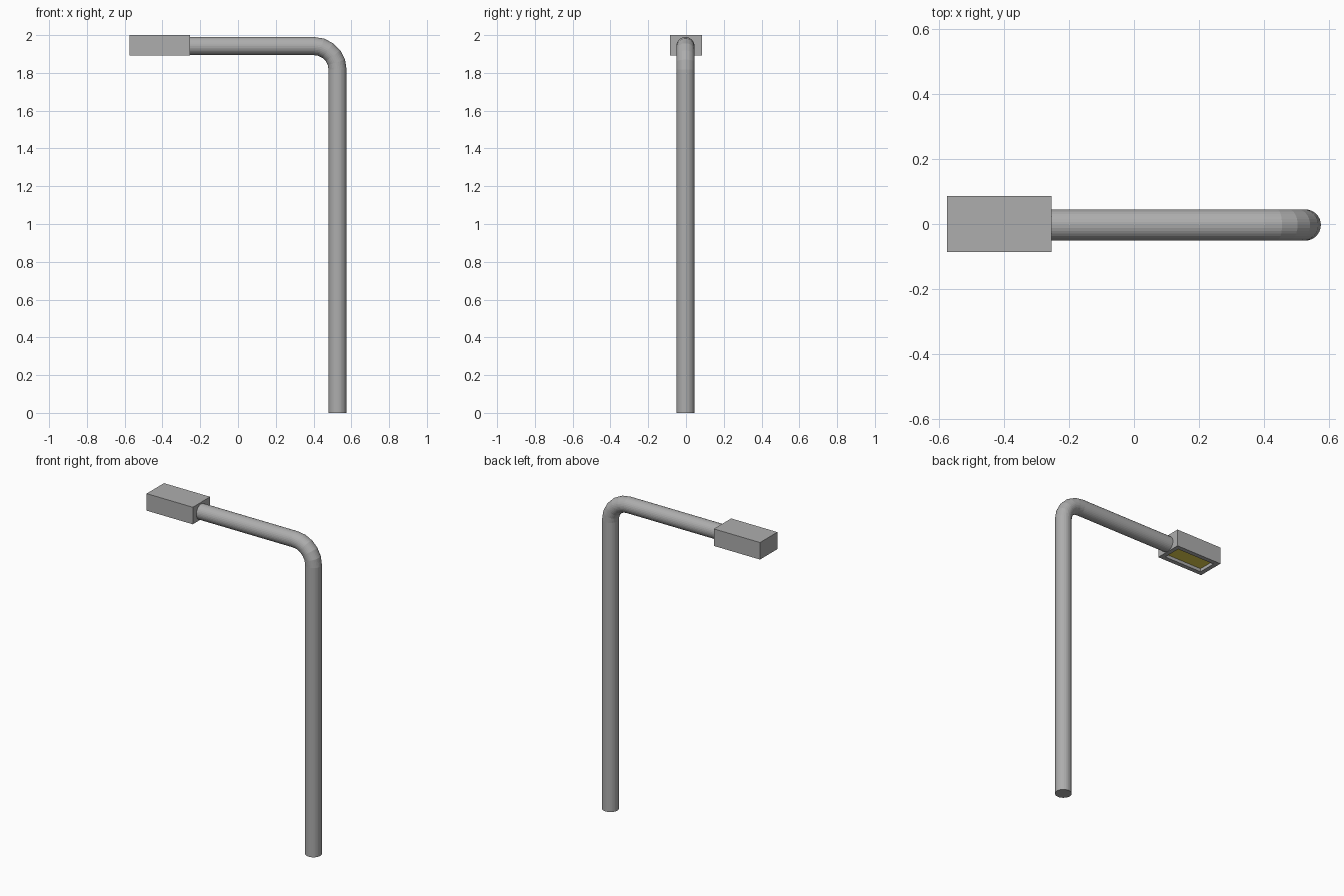
import bpy, bmesh, math
from mathutils import Vector

if "Cube" in bpy.data.objects:
    bpy.data.objects.remove(bpy.data.objects["Cube"])

SIDES = 32
R = 0.048           # tube radius
BEND = 0.125        # bend radius of the centreline
BEND_STEPS = 5
PX, PY = 0.527, -0.003
ARM_Z = 1.942


def material(name, colour):
    m = bpy.data.materials.new(name)
    m.diffuse_color = colour
    m.use_nodes = True
    m.node_tree.nodes["Principled BSDF"].inputs["Base Color"].default_value = m.diffuse_color
    return m


grey = material("dark_grey", (0.42, 0.42, 0.42, 1))
yellow = material("yellow_light", (0.8, 0.65, 0.08, 1))


def finish(name, bm):
    bmesh.ops.recalc_face_normals(bm, faces=bm.faces)
    me = bpy.data.meshes.new(name)
    bm.to_mesh(me)
    bm.free()
    me.materials.append(grey)
    ob = bpy.data.objects.new(name, me)
    bpy.context.collection.objects.link(ob)
    return ob


# Bent pole: upright, segmented elbow, horizontal arm
stations = [(Vector((PX, PY, 0)), 0)]
cx, cz = PX - BEND, ARM_Z - BEND
for i in range(BEND_STEPS + 1):
    a = math.pi / 2 * i / BEND_STEPS
    stations.append((Vector((cx + BEND * math.cos(a), PY, cz + BEND * math.sin(a))), a))
stations.append((Vector((-0.26, PY, ARM_Z)), math.pi / 2))

bm = bmesh.new()
rings = []
for centre, a in stations:
    out = Vector((math.cos(a), 0, math.sin(a)))
    side = Vector((0, 1, 0))
    rings.append([bm.verts.new(centre + R * (math.cos(t) * out + math.sin(t) * side))
                  for t in (2 * math.pi * k / SIDES for k in range(SIDES))])
for r0, r1 in zip(rings, rings[1:]):
    for k in range(SIDES):
        n = (k + 1) % SIDES
        bm.faces.new((r0[k], r0[n], r1[n], r1[k]))
bm.faces.new(rings[0])
bm.faces.new(rings[-1])
finish("bent_pole", bm)

# Lamp head: box with a recessed underside
X0, X1, HY, Z0, Z1 = -0.575, -0.254, 0.086, 1.893, 2.0
bm = bmesh.new()
bmesh.ops.create_cube(bm, size=1)
for v in bm.verts:
    v.co = Vector(((X0 + X1) / 2 + v.co.x * (X1 - X0), v.co.y * 2 * HY,
                   (Z0 + Z1) / 2 + v.co.z * (Z1 - Z0)))
bm.normal_update()
bottom = min(bm.faces, key=lambda f: f.calc_center_median().z)
bmesh.ops.inset_region(bm, faces=[bottom], thickness=0.04)
bmesh.ops.inset_region(bm, faces=[bottom], thickness=0.0001, depth=-0.02)
head = finish("lamp_head", bm)

# Yellow light panel at the bottom of the recess
head.data.materials.append(yellow)
for p in head.data.polygons:
    if p.normal.z < -0.9 and Z0 + 0.01 < p.center.z < Z1 - 0.01:
        p.material_index = 1
